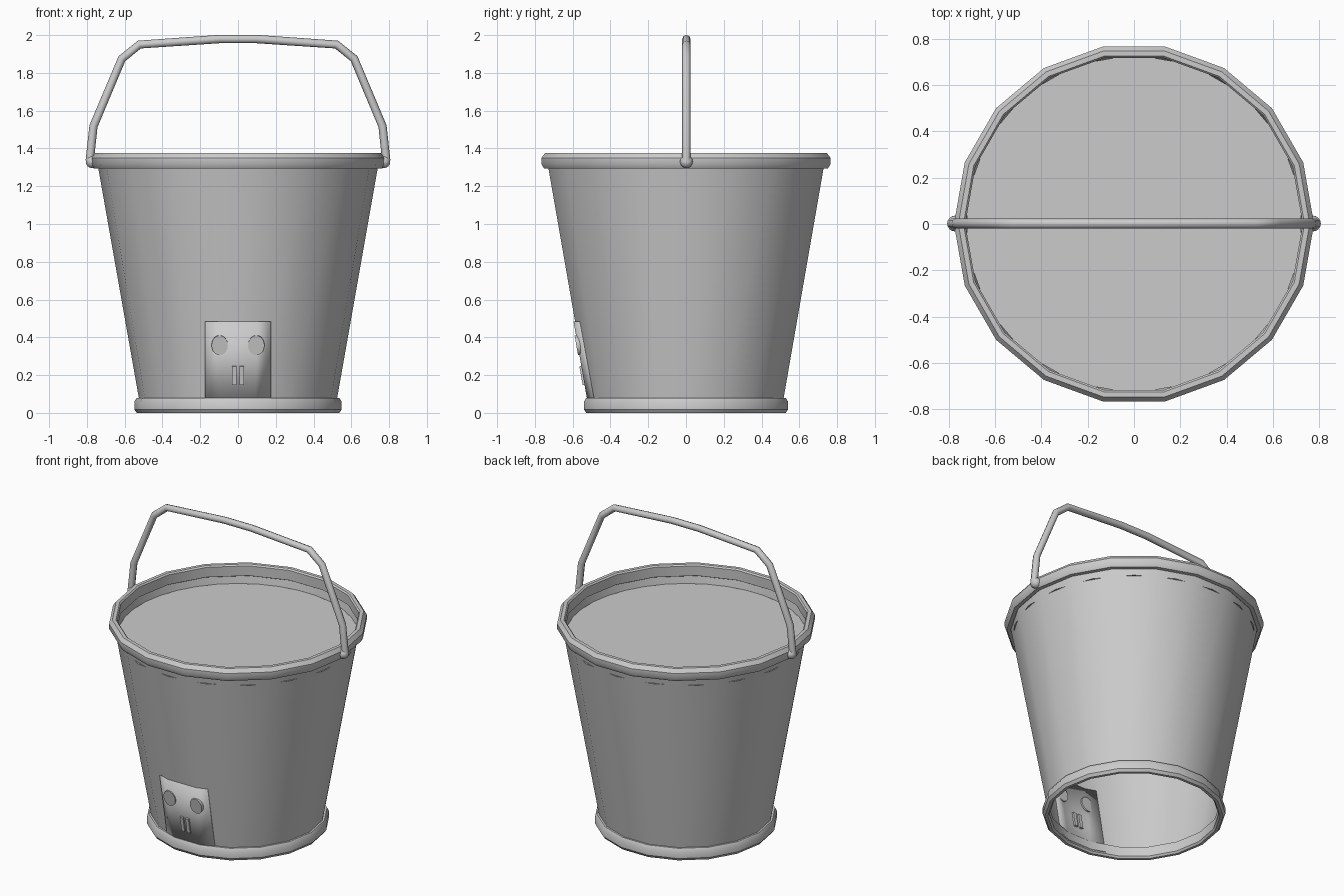
import bpy, bmesh, math
from mathutils import Vector

cube = bpy.data.objects.get("Cube")
if cube:
    bpy.data.objects.remove(cube, do_unlink=True)

SIDES = 18
SLOPE = 0.1765

grey = bpy.data.materials.new("plain grey")
grey.use_nodes = True
grey.diffuse_color = (0.6, 0.6, 0.6, 1)
grey.node_tree.nodes["Principled BSDF"].inputs["Base Color"].default_value = (0.6, 0.6, 0.6, 1)


def wall_radius(z):
    return 0.511 + z * SLOPE


def finish(obj, angle=32):
    obj.data.materials.clear()
    obj.data.materials.append(grey)
    bpy.ops.object.select_all(action='DESELECT')
    obj.select_set(True)
    bpy.context.view_layer.objects.active = obj
    bpy.ops.object.shade_smooth_by_angle(angle=math.radians(angle))
    return obj


def add_mesh(name, bm, angle=32):
    mesh = bpy.data.meshes.new(name)
    bm.to_mesh(mesh)
    bm.free()
    obj = bpy.data.objects.new(name, mesh)
    bpy.context.collection.objects.link(obj)
    return finish(obj, angle)


def revolve(name, profile, closed, angle=32):
    """Turn an (r, z) profile around the z axis, with corners on the x axis."""
    bm = bmesh.new()
    rings = []
    for i in range(SIDES):
        a = math.tau * i / SIDES
        rings.append([bm.verts.new((r * math.cos(a), r * math.sin(a), z)) for r, z in profile])
    n = len(profile)
    for i in range(SIDES):
        here, there = rings[i], rings[(i + 1) % SIDES]
        for j in range(n if closed else n - 1):
            k = (j + 1) % n
            bm.faces.new((here[j], there[j], there[k], here[k]))
    if closed:
        bmesh.ops.recalc_face_normals(bm, faces=bm.faces)
    return add_mesh(name, bm, angle)


# Tapered wall, open at the bottom
revolve("bucket_wall", [(wall_radius(0.01), 0.01), (wall_radius(1.34), 1.34)], False)

# Rounded bands at the foot and the mouth
revolve("foot_band", [(0.508, 0.012), (0.518, 0), (0.536, 0), (0.549, 0.018),
                      (0.549, 0.058), (0.537, 0.08), (0.515, 0.08)], True)
revolve("mouth_rim", [(0.73, 1.30), (0.742, 1.293), (0.764, 1.295), (0.777, 1.317),
                      (0.777, 1.35), (0.758, 1.375), (0.736, 1.375), (0.728, 1.366)], True)

# Flat fill just below the mouth
bm = bmesh.new()
bmesh.ops.create_circle(bm, cap_ends=True, segments=SIDES, radius=wall_radius(1.25))
bmesh.ops.translate(bm, verts=bm.verts, vec=(0, 0, 1.25))
add_mesh("fill_surface", bm)

# Face panel wrapped round the front of the wall
bm = bmesh.new()
half = 0.173
rows = []
for z in (0.02, 0.485):
    r = wall_radius(z)
    corner, front = r * math.sin(math.radians(10)), r * math.cos(math.radians(10))
    side = front - (half - corner) * math.tan(math.radians(20))
    rows.append([bm.verts.new((x, -y, z)) for x, y in
                 ((-half, side), (-corner, front), (corner, front), (half, side))])
for j in range(3):
    bm.faces.new((rows[0][j], rows[0][j + 1], rows[1][j + 1], rows[1][j]))
panel = add_mesh("face_panel", bm)
shell = panel.modifiers.new("thickness", 'SOLIDIFY')
shell.thickness = 0.014
shell.offset = 0.15

# Eyes and nostrils, leaning with the front wall
lean = math.atan(SLOPE * math.cos(math.radians(10)))


def on_front(obj, x, z):
    y = -wall_radius(z) * math.cos(math.radians(10))
    obj.location = Vector((x, y, z))
    obj.rotation_euler = (lean, 0, 0)
    return finish(obj)


for side, sign in (("right", -1), ("left", 1)):
    bm = bmesh.new()
    bmesh.ops.create_cone(bm, cap_ends=True, segments=20, radius1=1, radius2=1, depth=1)
    for v in bm.verts:
        v.co = (v.co.x * 0.043, v.co.z * 0.03, v.co.y * 0.053)
    bmesh.ops.recalc_face_normals(bm, faces=bm.faces)
    on_front(add_mesh(side + "_eye", bm), sign * 0.097, 0.36)

    bm = bmesh.new()
    bmesh.ops.create_cube(bm, size=1)
    bmesh.ops.scale(bm, verts=bm.verts, vec=(0.023, 0.036, 0.1))
    on_front(add_mesh(side + "_nostril", bm), sign * 0.02, 0.2)

    # Knob where the handle meets the rim
    bm = bmesh.new()
    bmesh.ops.create_uvsphere(bm, u_segments=16, v_segments=8, radius=0.034)
    knob = add_mesh(side + "_handle_knob", bm, 60)
    knob.location = (sign * 0.772, 0.002, 1.33)

# Bent round bar handle, mirrored about the middle
arm = [(-0.785, 1.335), (-0.765, 1.518), (-0.615, 1.875), (-0.522, 1.95), (-0.1, 1.979)]
path = arm + [(-x, z) for x, z in reversed(arm)]
curve = bpy.data.curves.new("handle", 'CURVE')
curve.dimensions = '3D'
curve.bevel_depth = 0.022
curve.bevel_resolution = 2
curve.use_fill_caps = True
line = curve.splines.new('POLY')
line.points.add(len(path) - 1)
for p, (x, z) in zip(line.points, path):
    p.co = (x, 0.002, z, 1)
handle = bpy.data.objects.new("handle", curve)
bpy.context.collection.objects.link(handle)
bpy.ops.object.select_all(action='DESELECT')
handle.select_set(True)
bpy.context.view_layer.objects.active = handle
bpy.ops.object.convert(target='MESH')
finish(bpy.context.view_layer.objects.active, 50)
